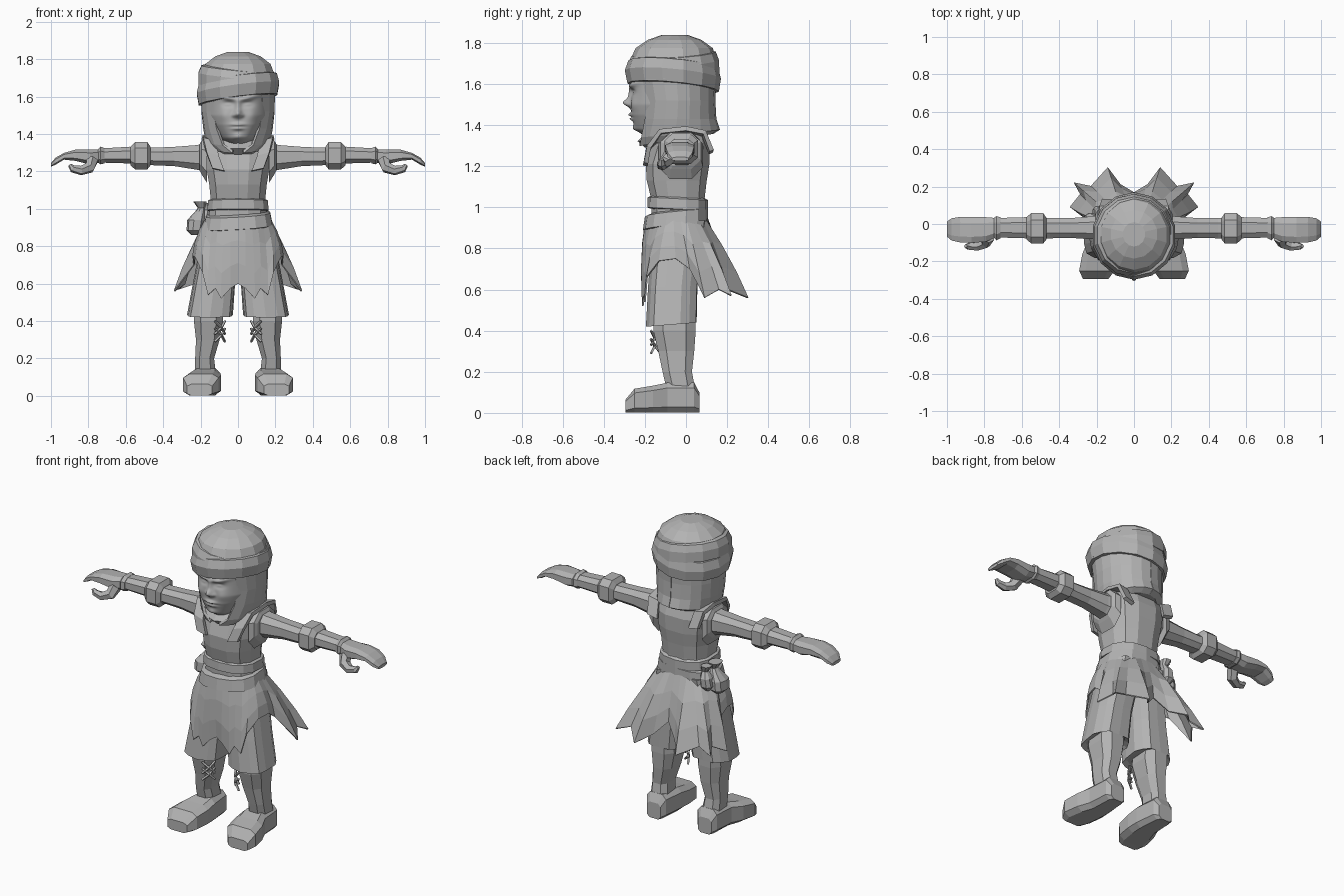
import bpy, math
from mathutils import Vector

grey = bpy.data.materials.new("plain grey")
grey.diffuse_color = (0.45, 0.45, 0.45, 1)
AXES = {'z': lambda t, a, b: (a, b, t), 'x': lambda t, a, b: (t, a, b), 'y': lambda t, a, b: (a, t, b)}


def make(name, verts, faces, mirror=False, thick=0, smooth=False):
    me = bpy.data.meshes.new(name)
    me.from_pydata([tuple(v) for v in verts], [], faces)
    me.materials.append(grey)
    ob = bpy.data.objects.new(name, me)
    bpy.context.collection.objects.link(ob)
    bpy.context.view_layer.objects.active = ob
    ob.select_set(True)
    bpy.ops.object.mode_set(mode='EDIT')
    bpy.ops.mesh.select_all(action='SELECT')
    bpy.ops.mesh.normals_make_consistent(inside=False)
    bpy.ops.object.mode_set(mode='OBJECT')
    ob.select_set(False)
    for p in me.polygons:
        p.use_smooth = smooth
    if thick:
        m = ob.modifiers.new("thickness", 'SOLIDIFY')
        m.thickness, m.offset = thick, 0
    if mirror:
        ob.modifiers.new("mirror", 'MIRROR').use_clip = False
    return ob


def loft(name, rings, axis='z', n=8, p=0.8, tilt=(0, 0), pleat=0, mirror=False):
    """Closed body through rings given as (t, a0, a1, b0, b1)."""
    verts = []
    for t, a0, a1, b0, b1 in rings:
        for i in range(n):
            w = 2 * math.pi * (i + 0.5) / n
            c, s = math.cos(w), math.sin(w)
            k = 1 - pleat * (i % 2)
            a = (a0 + a1) / 2 + k * (a1 - a0) / 2 * math.copysign(abs(c) ** p, c)
            b = (b0 + b1) / 2 + k * (b1 - b0) / 2 * math.copysign(abs(s) ** p, s)
            verts.append(AXES[axis](t + tilt[0] * a + tilt[1] * b, a, b))
    faces = [(r * n + i, r * n + (i + 1) % n, (r + 1) * n + (i + 1) % n, (r + 1) * n + i)
             for r in range(len(rings) - 1) for i in range(n)]
    faces += [tuple(range(n)), tuple(range(len(verts) - n, len(verts)))]
    return make(name, verts, faces, mirror)


def sheet(name, rows, **kw):
    """Surface through equally long rows of points."""
    n = len(rows[0])
    faces = [(r * n + i, r * n + i + 1, (r + 1) * n + i + 1, (r + 1) * n + i)
             for r in range(len(rows) - 1) for i in range(n - 1)]
    return make(name, [v for row in rows for v in row], faces, **kw)


def tube(name, pts, radii, n=6, mirror=False):
    pts = [Vector(q) for q in pts]
    verts = []
    for i, q in enumerate(pts):
        d = (pts[min(i + 1, len(pts) - 1)] - pts[max(i - 1, 0)]).normalized()
        u = d.cross(Vector((0.3, 0.9, 0.2))).normalized()
        v = d.cross(u)
        verts += [q + radii[i] * (u * math.cos(6.2832 * k / n) + v * math.sin(6.2832 * k / n)) for k in range(n)]
    faces = [(r * n + i, r * n + (i + 1) % n, (r + 1) * n + (i + 1) % n, (r + 1) * n + i)
             for r in range(len(pts) - 1) for i in range(n)]
    faces += [tuple(range(n)), tuple(range(len(verts) - n, len(verts)))]
    return make(name, verts, faces, mirror)


# Torso, neck and waist wraps
loft("torso", [(.93, -.165, .165, -.17, .09), (1.05, -.15, .15, -.175, .095), (1.13, -.158, .158, -.195, .105),
               (1.21, -.172, .172, -.2, .118), (1.3, -.185, .185, -.17, .12), (1.355, -.175, .175, -.12, .1),
               (1.37, -.08, .08, -.09, .06)], n=12)
loft("neck", [(1.28, -.08, .08, -.12, .05), (1.42, -.07, .07, -.12, .03)])
loft("upper_belt", [(.985, -.15, .15, -.17, .095), (.99, -.167, .167, -.188, .108), (1.04, -.163, .163, -.186, .108),
                    (1.05, -.145, .145, -.165, .09)], n=14, tilt=(0, -.05))
loft("lower_belt", [(.90, -.165, .165, -.18, .09), (.91, -.188, .188, -.21, .108), (.975, -.175, .175, -.2, .108),
                    (.985, -.15, .15, -.17, .09)], n=14, tilt=(.06, .1))
# Vest straps and armhole rims
strap = [(.105, -.195, 1.21), (.135, -.18, 1.29), (.155, -.125, 1.365), (.16, 0, 1.378), (.155, .09, 1.36), (.14, .125, 1.27)]
sheet("vest_strap", [[(x - .032, y - .004, z - .008), (x + .032, y, z + .006)] for x, y, z in strap], mirror=True, thick=.022)
loft("armhole_rim", [(.165, -.14, .09, 1.13, 1.375), (.195, -.13, .08, 1.18, 1.37), (.205, -.11, .06, 1.2, 1.35)], 'x', mirror=True)

# Arms with bands, cuffs and hands
loft("arm", [(.15, -.09, .06, 1.19, 1.36), (.22, -.085, .045, 1.205, 1.345), (.34, -.078, .035, 1.225, 1.335),
             (.45, -.08, .035, 1.23, 1.33), (.58, -.08, .04, 1.24, 1.335), (.74, -.075, .035, 1.245, 1.325)], 'x', mirror=True)
loft("arm_band", [(.468, -.085, .035, 1.23, 1.335), (.485, -.108, .062, 1.207, 1.362), (.55, -.108, .062, 1.207, 1.362),
                  (.575, -.085, .04, 1.23, 1.335)], 'x', p=.65, mirror=True)
loft("cuff", [(.715, -.08, .04, 1.24, 1.328), (.735, -.092, .046, 1.235, 1.336), (.75, -.075, .035, 1.245, 1.32)], 'x', mirror=True)
loft("hand", [(.74, -.075, .035, 1.245, 1.32), (.79, -.098, .04, 1.235, 1.32), (.87, -.105, .042, 1.255, 1.318),
              (.93, -.102, .042, 1.262, 1.3), (.975, -.092, .034, 1.235, 1.275), (1.0, -.07, .015, 1.225, 1.245)], 'x', p=.7, mirror=True)
tube("thumb", [(.78, -.07, 1.262), (.795, -.1, 1.22), (.84, -.118, 1.205), (.885, -.12, 1.215), (.9, -.118, 1.235)],
     [.035, .032, .026, .02, .01], mirror=True)

# Shorts and boots
loft("shorts_leg", [(.45, .05, .25, -.17, .04), (.435, .025, .275, -.195, .058), (.62, .012, .24, -.185, .062),
                    (.76, -.01, .213, -.175, .08), (.93, -.01, .178, -.17, .1)], n=14, p=.75, tilt=(0, .08), pleat=.05, mirror=True)
loft("boot_shaft", [(.08, .11, .235, -.09, .055), (.2, .125, .232, -.118, .033), (.3, .095, .228, -.14, .045),
                    (.4, .075, .24, -.165, .053), (.5, .085, .235, -.165, .053)], p=.7, mirror=True)
loft("foot", [(.066, .125, .22, 0, .1), (.04, .105, .24, 0, .15), (-.09, .09, .25, 0, .15), (-.16, .088, .28, 0, .135),
              (-.25, .1, .297, 0, .12), (-.295, .135, .275, 0, .065)], 'y', p=.5, mirror=True)
for k, (z0, z1) in enumerate([(.29, .36), (.36, .29), (.33, .4), (.4, .33)]):
    tube("boot_lace", [(.07, -.12, z0), (.088, -.152, (z0 + z1) / 2), (.125, -.17, z1)], [.007, .008, .007], n=4, mirror=True)

# Tattered skirt: short at the hips, long in front and flared behind
hem = [(0, -.205, .6), (.04, -.21, .575), (.09, -.21, .52), (.12, -.205, .575), (.16, -.2, .54), (.19, -.19, .66),
       (.225, -.13, .74), (.24, -.05, .75), (.235, .02, .7), (.34, .09, .56), (.285, .16, .6), (.32, .22, .57),
       (.23, .2, .6), (.14, .3, .56), (.075, .21, .6), (0, .165, .68)]
rows = [[], [], [], []]
for i, h in enumerate(hem):
    a = math.pi * i / (len(hem) - 1)
    top = Vector((.172 * math.sin(a), -.045 - .148 * math.cos(a), .945))
    for r, (f, bulge) in enumerate([(0, 0), (.33, .012), (.68, .012), (1, 0)]):
        rows[r].append(top.lerp(Vector(h), f) + Vector((math.sin(a), -math.cos(a), 0)) * bulge)
sheet("skirt", rows, mirror=True, thick=.008)

# Belt pouches on one hip
loft("pouch", [(.86, -.25, -.2, -.03, .03), (.885, -.275, -.185, -.06, .06), (.94, -.272, -.175, -.06, .06),
               (.985, -.23, -.175, -.03, .04), (1.005, -.215, -.175, -.02, .03), (1.04, -.24, -.165, -.04, .045)], n=9)
loft("small_pouch", [(.88, -.2, -.17, .03, .07), (.91, -.225, -.15, .01, .1), (.96, -.215, -.15, .02, .1),
                     (.995, -.19, -.15, .04, .075), (1.03, -.21, -.15, .03, .09)])

# Head wrap: dome and crossing bands
loft("turban_dome", [(1.5, -.17, .17, -.2, .12), (1.62, -.2, .2, -.26, .15), (1.72, -.2, .2, -.27, .15), (1.775, -.178, .178, -.245, .13),
                     (1.815, -.125, .125, -.185, .075), (1.838, -.06, .06, -.12, .01)], n=14, p=1)
loft("turban_low_band", [(1.575, -.18, .18, -.24, .13), (1.578, -.215, .215, -.285, .16), (1.64, -.226, .226, -.298, .17),
                         (1.69, -.213, .213, -.28, .158), (1.7, -.18, .18, -.24, .13)], n=14, p=1, tilt=(.13, -.09))
loft("turban_high_band", [(1.65, -.18, .18, -.24, .13), (1.65, -.217, .217, -.285, .163), (1.71, -.217, .217, -.285, .16),
                          (1.75, -.2, .2, -.265, .145), (1.76, -.17, .17, -.24, .12)], n=14, p=1, tilt=(-.1, .05))

# Hood cloth hanging around the face, and the scarf under the chin
rows = []
for z, rx, y0, y1, a0, dz in [(1.64, .19, -.255, .14, 40, 0), (1.52, .188, -.235, .135, 42, 0), (1.43, .178, -.235, .14, 38, 0),
                              (1.36, .165, -.235, .158, 28, .02), (1.335, .14, -.23, .13, 12, .03), (1.36, .06, -.13, .03, 0, .01)]:
    angles = [math.radians(a0 + (180 - a0) * i / 8) for i in range(9)]
    rows.append([(rx * math.sin(a), (y0 + y1) / 2 - (y1 - y0) / 2 * math.cos(a), z - dz * math.cos(a)) for a in angles])
sheet("hood", rows, mirror=True, thick=.016)
loft("chin_scarf", [(1.33, -.08, .08, -.16, .05), (1.315, -.125, .125, -.2, .09), (1.35, -.14, .14, -.235, .09),
                    (1.385, -.11, .11, -.2, .06)], n=10, p=1, tilt=(0, .12))


# Face: smooth sculpted surface
def bump(x, z, cx, cz, sx, sz):
    return math.exp(-((x - cx) / sx) ** 2 - ((z - cz) / sz) ** 2)


rows = []
for r in range(49):
    z = 1.35 + .28 * r / 48
    w = .06 + .085 * min(1, (z - 1.35) / .15) ** .6
    row = []
    for c in range(37):
        u = c / 18 - 1
        x, ax = u * w, abs(u * w)
        out = .236 + .03 * min(1, (z - 1.35) / .1) - .09 * u * u * abs(u) - .03 * max(0, 1 - (z - 1.35) / .03)
        slope = 1.592 + .2 * (ax - .05)
        out += .016 * bump(ax, z, .055, slope, .045, .012) - .016 * bump(ax, z, .05, 1.56, .03, .015)
        out += .01 * bump(ax, z, .052, 1.558, .02, .008) + .014 * bump(x, z, 0, 1.55, .014, .04)
        out += .036 * bump(x, z, 0, 1.508, .018, .02) + .012 * bump(ax, z, .022, 1.5, .011, .01)
        out += .016 * bump(x, z, 0, 1.45, .03, .009) + .015 * bump(x, z, 0, 1.43, .026, .009)
        out -= .012 * bump(x, z, 0, 1.44, .036, .004)
        out += .012 * bump(x, z, 0, 1.385, .025, .018) + .008 * bump(ax, z, .075, 1.5, .03, .03)
        row.append((x, -out, z))
    rows.append(row)
sheet("face", rows, smooth=True)
